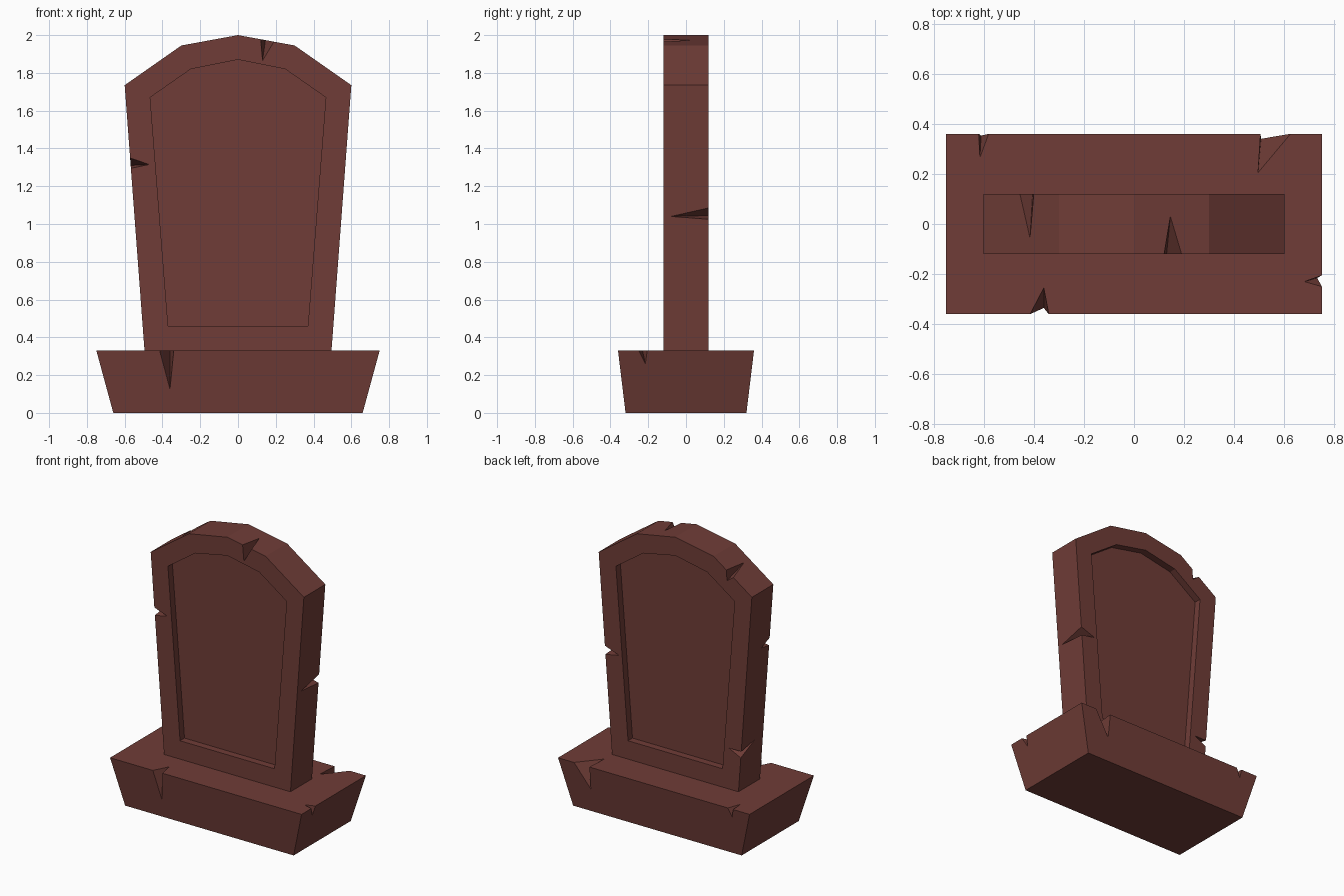
import bpy, bmesh
from mathutils import Vector

if "Cube" in bpy.data.objects:
    bpy.data.objects.remove(bpy.data.objects["Cube"], do_unlink=True)

stone = bpy.data.materials.new("red_brown_stone")
stone.use_nodes = True
colour = (0.16, 0.046, 0.038, 1)
stone.diffuse_color = colour
stone.node_tree.nodes["Principled BSDF"].inputs["Base Color"].default_value = colour


def hull(name, points):
    """Convex solid around the given points."""
    bm = bmesh.new()
    for p in points:
        bm.verts.new(p)
    bmesh.ops.convex_hull(bm, input=bm.verts[:])
    bmesh.ops.dissolve_limit(bm, angle_limit=0.001, verts=bm.verts[:], edges=bm.edges[:])
    bmesh.ops.recalc_face_normals(bm, faces=bm.faces[:])
    mesh = bpy.data.meshes.new(name)
    bm.to_mesh(mesh)
    bm.free()
    mesh.materials.append(stone)
    obj = bpy.data.objects.new(name, mesh)
    bpy.context.scene.collection.objects.link(obj)
    return obj


def arch(name, half_profile, y0, y1):
    """Mirrored half outline, extruded from y0 to y1."""
    return hull(name, [(s * x, y, z) for x, z in half_profile
                       for s in ((1, -1) if x else (1,)) for y in (y0, y1)])


def cut(target, cutter):
    cutter.hide_render = True
    mod = target.modifiers.new("cut", "BOOLEAN")
    mod.operation, mod.solver, mod.object = "DIFFERENCE", "EXACT", cutter
    bpy.context.view_layer.objects.active = target
    bpy.ops.object.modifier_apply(modifier=mod.name)
    bpy.data.objects.remove(cutter, do_unlink=True)


def chip(target, a, b, c, d):
    """Wedge notch: a and b lie on an edge, c and d on the faces beside it."""
    a, b, c, d = map(Vector, (a, b, c, d))
    out = [p + 0.5 * ((p - c) + (p - d)) for p in (a, b)]
    cut(target, hull("chip_cutter", out + [c, d]))


# Flared plinth
base = hull("base", [(sx * x, sy * y, z) for x, y, z in ((0.66, 0.32, 0), (0.75, 0.36, 0.33))
                     for sx in (1, -1) for sy in (1, -1)])

# Upright slab with a pointed arch top
slab = arch("slab", [(0.495, 0.33), (0.6, 1.735), (0.3, 1.945), (0, 2)], -0.12, 0.12)

# Sunken panels on front and back
panel = [(0.37, 0.46), (0.465, 1.67), (0.25, 1.82), (0, 1.87)]
for side in (-1, 1):
    cut(slab, arch("panel_cutter", panel, side * 0.07, side * 0.2))

# Chips in the slab: top front, right front, left back, top back, low back
chip(slab, (0.12, -0.12, 1.978), (0.19, -0.12, 1.965), (0.13, -0.12, 1.865), (0.145, 0.03, 1.973))
chip(slab, (-0.571, -0.12, 1.35), (-0.567, -0.12, 1.295), (-0.47, -0.12, 1.315), (-0.568, -0.03, 1.31))
chip(slab, (0.551, 0.12, 1.085), (0.547, 0.12, 1.025), (0.44, 0.12, 1.045), (0.548, -0.08, 1.04))
chip(slab, (-0.455, 0.12, 1.836), (-0.4, 0.12, 1.875), (-0.405, 0.12, 1.8), (-0.415, -0.055, 1.864))
chip(slab, (-0.517, 0.12, 0.62), (-0.513, 0.12, 0.575), (-0.42, 0.12, 0.62), (-0.519, -0.03, 0.65))

# Chips in the plinth rim: front, left side, back left, back right
chip(base, (-0.415, -0.36, 0.33), (-0.34, -0.36, 0.33), (-0.36, -0.335, 0.125), (-0.36, -0.255, 0.33))
chip(base, (0.75, -0.205, 0.33), (0.75, -0.25, 0.33), (0.731, -0.215, 0.26), (0.68, -0.23, 0.33))
chip(base, (0.505, 0.36, 0.33), (0.625, 0.36, 0.33), (0.507, 0.34, 0.165), (0.495, 0.205, 0.33))
chip(base, (-0.62, 0.36, 0.33), (-0.58, 0.36, 0.33), (-0.61, 0.353, 0.27), (-0.615, 0.265, 0.33))
